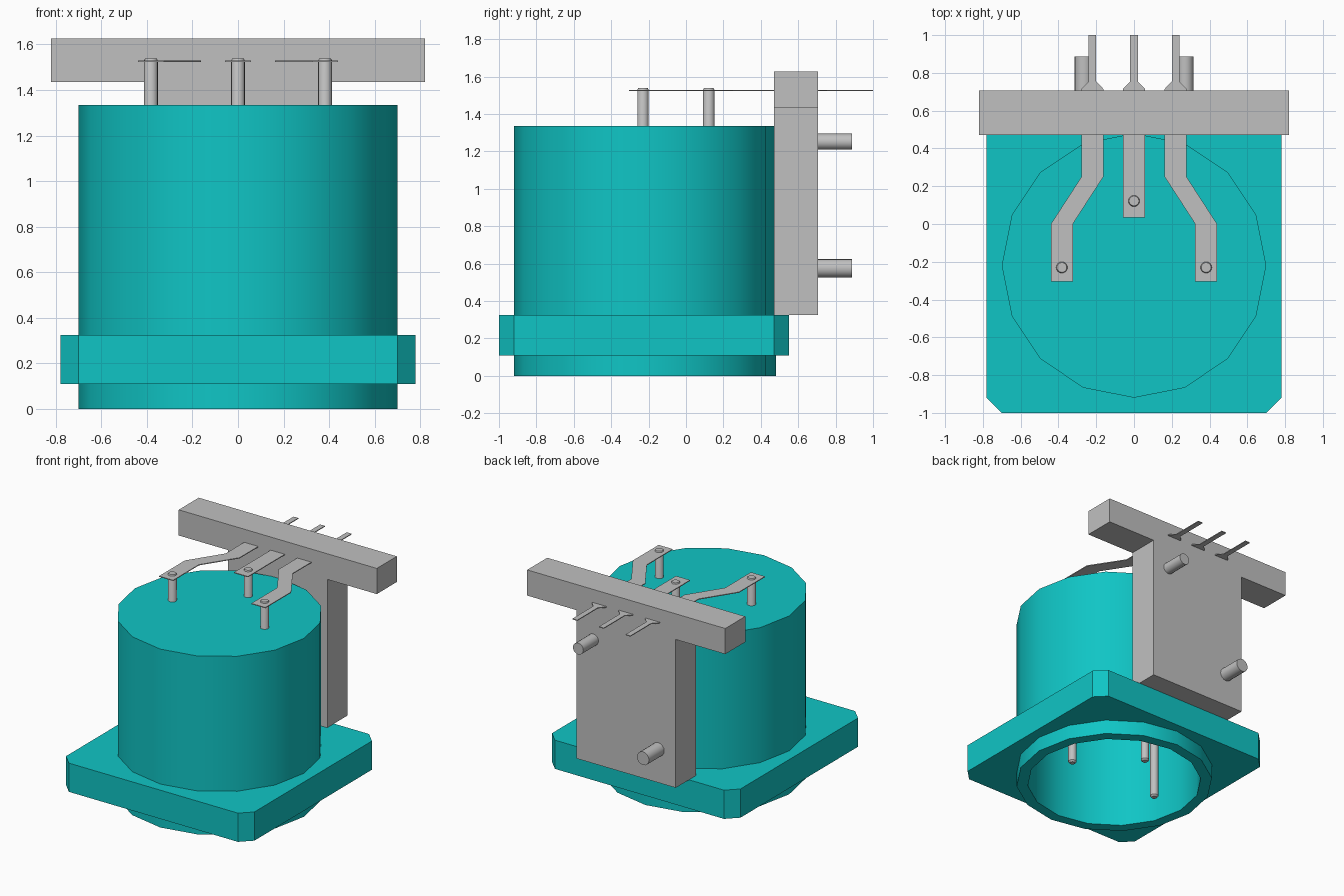
import bpy, bmesh, math
from mathutils import Matrix, Vector

cube = bpy.data.objects.get("Cube")
if cube:
    bpy.data.objects.remove(cube, do_unlink=True)


def material(name, rgb):
    m = bpy.data.materials.new(name)
    m.use_nodes = True
    m.diffuse_color = (*rgb, 1)
    m.node_tree.nodes["Principled BSDF"].inputs["Base Color"].default_value = (*rgb, 1)
    return m


TEAL = material("teal plastic", (0.005, 0.56, 0.56))
GREY = material("light grey metal", (0.53, 0.53, 0.53))


def finish(bm, name, mat, smooth=False):
    bmesh.ops.recalc_face_normals(bm, faces=bm.faces)
    mesh = bpy.data.meshes.new(name)
    bm.to_mesh(mesh)
    bm.free()
    mesh.materials.append(mat)
    obj = bpy.data.objects.new(name, mesh)
    bpy.context.collection.objects.link(obj)
    if smooth:
        bpy.ops.object.select_all(action="DESELECT")
        obj.select_set(True)
        bpy.context.view_layer.objects.active = obj
        bpy.ops.object.shade_smooth_by_angle(angle=math.radians(30))
    return obj


def ring(radius, sides, centre=(0, 0)):
    return [(centre[0] + radius * math.cos(math.tau * i / sides),
             centre[1] + radius * math.sin(math.tau * i / sides)) for i in range(sides)]


def prism(name, outline, z0, z1, mat, hole=None):
    """Extrude a flat outline, optionally with a hole, from z0 to z1."""
    bm = bmesh.new()
    edges = []
    for loop in filter(None, (outline, hole)):
        verts = [bm.verts.new((x, y, z0)) for x, y in loop]
        edges += [bm.edges.new((verts[i - 1], v)) for i, v in enumerate(verts)]
    if hole:
        bmesh.ops.triangle_fill(bm, edges=edges, use_beauty=True)
    else:
        bm.faces.new(verts)
    out = bmesh.ops.extrude_face_region(bm, geom=bm.faces[:])
    moved = [g for g in out["geom"] if isinstance(g, bmesh.types.BMVert)]
    bmesh.ops.translate(bm, verts=moved, vec=(0, 0, z1 - z0))
    return finish(bm, name, mat)


def lathe(name, profile, matrix, mat, sides=16):
    """Revolve (radius, height) points; the ends lie on the axis or get capped."""
    bm = bmesh.new()
    loops = [[bm.verts.new((x, y, h)) for x, y in ring(r, sides)] for r, h in profile]
    for a, b in zip(loops, loops[1:]):
        for i in range(sides):
            bm.faces.new((a[i - 1], a[i], b[i], b[i - 1]))
    bm.faces.new(loops[0])
    bm.faces.new(loops[-1])
    bmesh.ops.transform(bm, matrix=matrix, verts=bm.verts)
    return finish(bm, name, mat, smooth=True)


# Hollow round housing, open underneath
AXIS_Y, R_OUT, R_IN, TOP = -0.22, 0.70, 0.62, 1.335
lathe("housing", [(R_IN, TOP - 0.08), (R_IN, 0), (R_OUT, 0), (R_OUT, TOP)],
      Matrix.Translation((0, AXIS_Y, 0)), TEAL)

# Square flange with chamfered corners around the housing
X, Y0, Y1, C = 0.78, -1.0, 0.55, 0.08
prism("flange",
      [(X, Y0 + C), (X, Y1 - C), (X - C, Y1), (C - X, Y1),
       (-X, Y1 - C), (-X, Y0 + C), (C - X, Y0), (X - C, Y0)],
      0.11, 0.325, TEAL, hole=ring(0.66, 16, (0, AXIS_Y)))

# T-shaped back plate: one outline in x-z, extruded along y
bm = bmesh.new()
half = [(0.41, 0.325), (0.41, 1.435), (0.82, 1.435), (0.82, 1.627)]
outline = half + [(-x, z) for x, z in reversed(half)]
face = bm.faces.new([bm.verts.new((x, 0.47, z)) for x, z in outline])
out = bmesh.ops.extrude_face_region(bm, geom=[face])
bmesh.ops.translate(bm, vec=(0, 0.237, 0),
                    verts=[g for g in out["geom"] if isinstance(g, bmesh.types.BMVert)])
finish(bm, "back_plate", GREY)

# Locating pegs on the rear of the plate
for name, x, z, r in (("upper_peg", 0.272, 1.252, 0.043), ("lower_peg", -0.265, 0.575, 0.05)):
    place = Matrix.Translation((x, 0.70, z)) @ Matrix.Rotation(-math.pi / 2, 4, "X")
    lathe(name, [(r, 0), (r, 0.187)], place, GREY)

# Contact strips: (half width, centre x, y) stations from front to rear tail
Z, W, T = 1.523, 0.058, 0.02


def strip(name, stations):
    left = [(x - w, y) for w, x, y in stations]
    right = [(x + w, y) for w, x, y in reversed(stations)]
    prism(name, left + right, Z, Z + 0.006, GREY)


def tail(x):
    return [(W, x, 0.715), (T, x, 0.755), (T, x, 1.0)]


strip("centre_strip", [(W, 0, 0.035)] + tail(0))
for side, s in (("left", 1), ("right", -1)):
    strip(side + "_strip",
          [(W, 0.382 * s, -0.305), (W, 0.382 * s, 0), (W, 0.22 * s, 0.25)] + tail(0.22 * s))

# Long pins with chamfered ends, passing through the housing top
for name, x, y in (("left_pin", 0.382, -0.23), ("right_pin", -0.382, -0.23), ("centre_pin", 0, 0.122)):
    lathe(name, [(0.02, 0.02), (0.03, 0.032), (0.03, 1.53), (0.026, 1.538)],
          Matrix.Translation((x, y, 0)), GREY)
